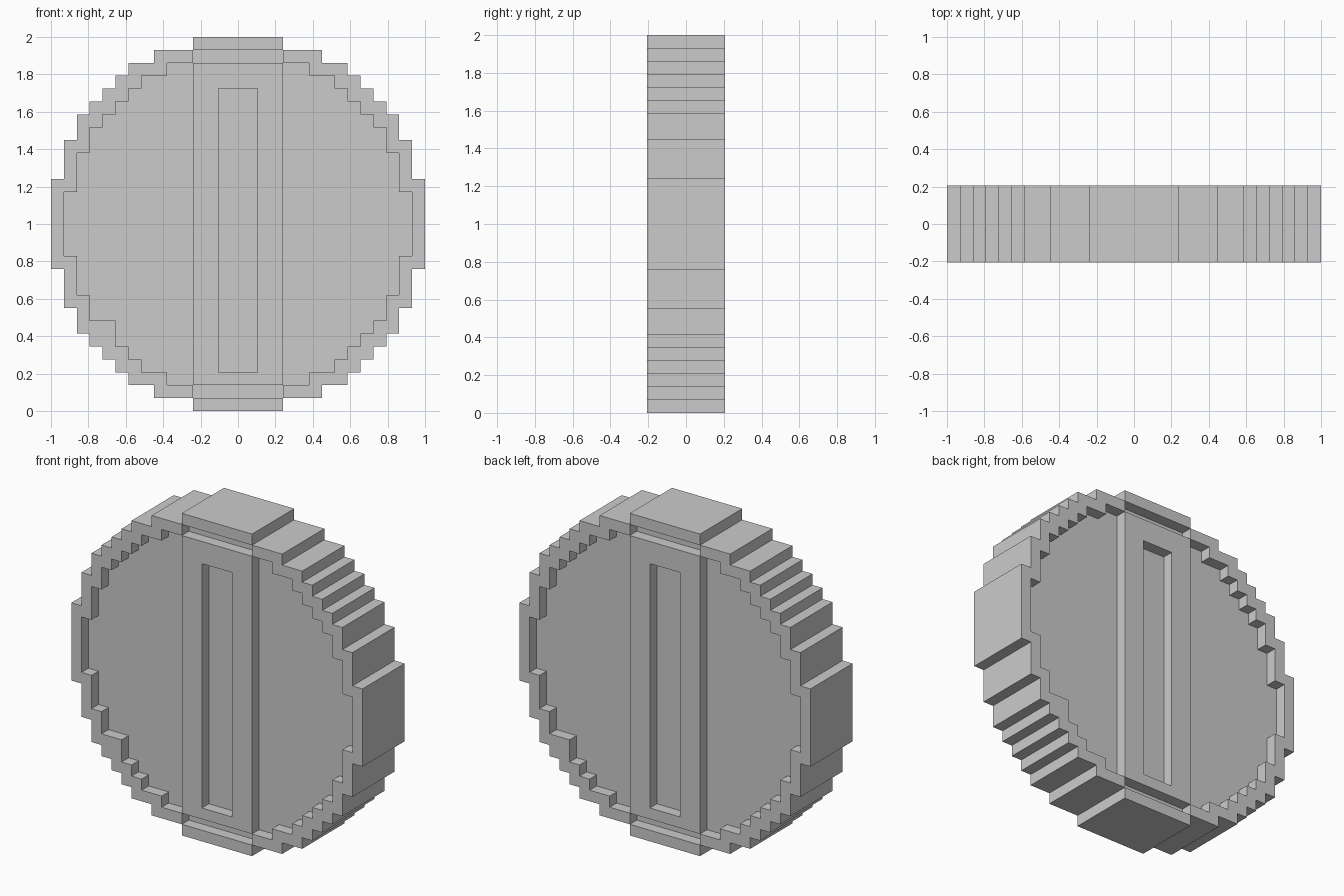
import bpy, bmesh
from math import radians

if "Cube" in bpy.data.objects:
    bpy.data.objects.remove(bpy.data.objects["Cube"])

U = 2 / 29          # one block
LAYERS = 6          # coin thickness in blocks

# Stepped half-profiles: highest block row |z| for each block column |x|
OUTER = [14] * 4 + [13] * 3 + [12] * 2 + [11, 10, 9, 8, 6, 3]
FIELD = [13] * 4 + [12] * 2 + [11] * 2 + [10, 9, 8, 7, 5, 2, -1]


def sunk(x, z):
    """True where the face is one block lower than the rim."""
    if abs(x) <= 1 and -11 <= z <= 10:       # slot in the centre bar
        return True
    if abs(x) <= 3 and abs(z) <= 12:         # raised centre bar
        return False
    if (x, z) == (-10, -8):                  # filled corner of the rim
        return False
    return abs(z) <= FIELD[abs(x)]           # recessed field


def solid(x, y, z):
    if abs(x) > 14 or not 0 <= y < LAYERS or abs(z) > OUTER[abs(x)]:
        return False
    if y == 0:
        return not sunk(x, z)
    if y == LAYERS - 1:                      # back is the front turned half round
        return not sunk(-x, z)
    return True


bm = bmesh.new()
verts = {}


def vert(p):
    if p not in verts:
        verts[p] = bm.verts.new(((p[0] - 0.5) * U, (p[1] - LAYERS / 2) * U,
                                 (p[2] + 14) * U))
    return verts[p]


# Skin the exposed side of every block
for x in range(-14, 15):
    for z in range(-14, 15):
        for y in range(LAYERS):
            if not solid(x, y, z):
                continue
            for axis in range(3):
                for side in (0, 1):
                    n = [x, y, z]
                    n[axis] += 2 * side - 1
                    if solid(*n):
                        continue
                    ring = []
                    for a, b in ((0, 0), (1, 0), (1, 1), (0, 1)):
                        p = [x, y, z]
                        p[axis] += side
                        p[(axis + 1) % 3] += a
                        p[(axis + 2) % 3] += b
                        ring.append(vert(tuple(p)))
                    bm.faces.new(ring if side else ring[::-1])

# Merge flat neighbouring squares
bmesh.ops.dissolve_limit(bm, angle_limit=radians(1), verts=bm.verts[:],
                         edges=bm.edges[:])
mesh = bpy.data.meshes.new("block_coin")
bm.to_mesh(mesh)
bm.free()
coin = bpy.data.objects.new("block_coin", mesh)
bpy.context.collection.objects.link(coin)
